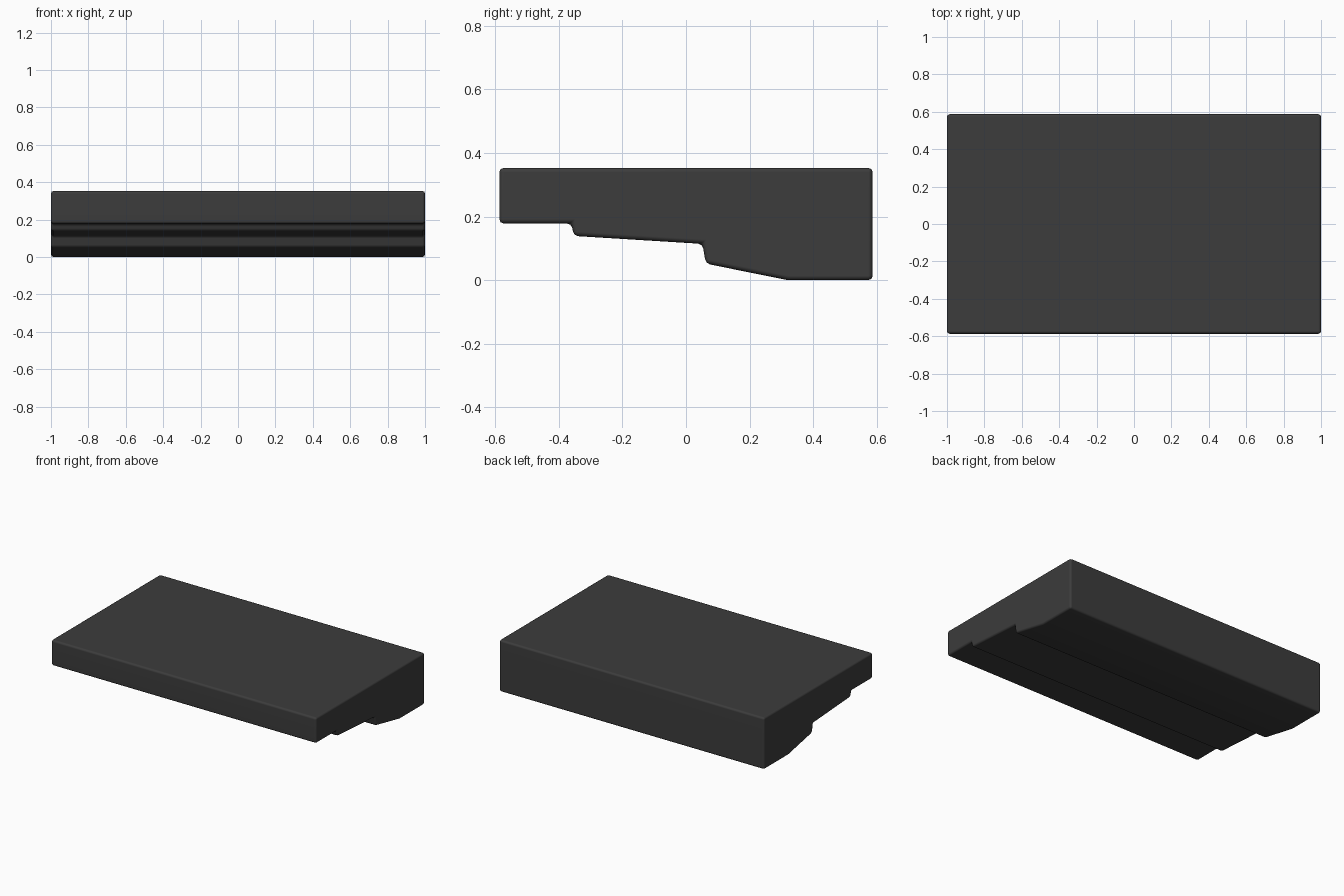
import bpy, bmesh
from mathutils import Vector

if "Cube" in bpy.data.objects:
    bpy.data.objects.remove(bpy.data.objects["Cube"])

# Side profile (y, z): flat top, underside stepping down towards the back
profile = [(-0.587, 0.353), (-0.587, 0.178), (-0.36, 0.178), (-0.353, 0.139),
           (0.052, 0.114), (0.062, 0.052), (0.32, 0.0), (0.587, 0.0), (0.587, 0.353)]

# Stepped slab: profile extruded across the full width
bm = bmesh.new()
face = bm.faces.new([bm.verts.new((-1.0, y, z)) for y, z in profile])
ext = bmesh.ops.extrude_face_region(bm, geom=[face])
bmesh.ops.translate(bm, vec=Vector((2.0, 0, 0)),
                    verts=[v for v in ext["geom"] if isinstance(v, bmesh.types.BMVert)])
bmesh.ops.recalc_face_normals(bm, faces=bm.faces)
mesh = bpy.data.meshes.new("stepped_slab")
bm.to_mesh(mesh)
bm.free()
slab = bpy.data.objects.new("stepped_slab", mesh)
bpy.context.collection.objects.link(slab)

# Softened edges
bevel = slab.modifiers.new("edge_bevel", 'BEVEL')
bevel.width = 0.014
bevel.segments = 2
bevel.limit_method = 'ANGLE'
bevel.angle_limit = 0.5

# Smooth bevels, crisp large faces
bpy.context.view_layer.objects.active = slab
slab.select_set(True)
bpy.ops.object.shade_smooth_by_angle(angle=0.7)
normals = slab.modifiers.new("face_weighting", 'WEIGHTED_NORMAL')
normals.keep_sharp = False

# Dark grey finish
mat = bpy.data.materials.new("dark_grey")
mat.diffuse_color = (0.045, 0.045, 0.045, 1)
mat.use_nodes = True
mat.node_tree.nodes["Principled BSDF"].inputs["Base Color"].default_value = mat.diffuse_color
mesh.materials.append(mat)
